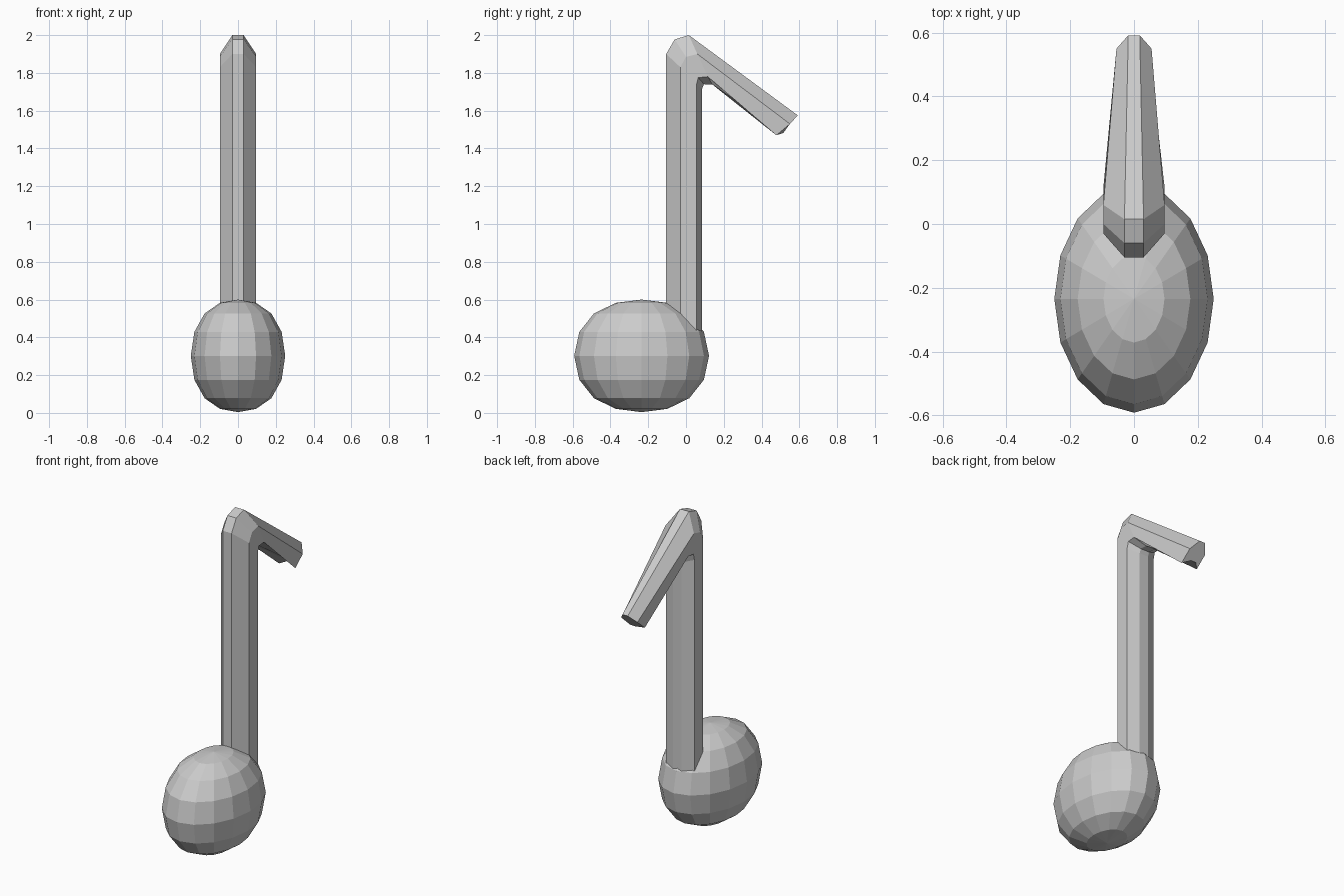
import bpy, bmesh

if "Cube" in bpy.data.objects:
    bpy.data.objects.remove(bpy.data.objects["Cube"])

def make_object(name, bm):
    bmesh.ops.recalc_face_normals(bm, faces=bm.faces)
    mesh = bpy.data.meshes.new(name)
    bm.to_mesh(mesh)
    bm.free()
    obj = bpy.data.objects.new(name, mesh)
    bpy.context.collection.objects.link(obj)
    return obj

# Note head: stretched low-poly sphere, slightly fuller towards its poles
bm = bmesh.new()
bmesh.ops.create_uvsphere(bm, u_segments=16, v_segments=8, radius=1)
for v in bm.verts:
    s = v.co.z
    v.co = (v.co.x * 0.25, v.co.y * 0.357 - 0.235, 0.302 + 0.298 * (1.13 * s - 0.13 * s ** 3))
make_object("note_head", bm)

# Stem and flag: one eight-sided tube swept up, around the bend and down to the tip.
# Each ring: half widths (centre, side), then (y, z) of front, front side, back side, back
rings = [
    (0.03, 0.096, [(-0.105, 0.3), (-0.03, 0.3), (0.055, 0.3), (0.085, 0.3)]),
    (0.03, 0.096, [(-0.105, 1.90), (-0.03, 1.83), (0.055, 1.735), (0.085, 1.715)]),
    (0.03, 0.096, [(-0.06, 1.977), (0.0, 1.885), (0.065, 1.775), (0.095, 1.74)]),
    (0.03, 0.096, [(0.015, 2.0), (0.06, 1.90), (0.115, 1.78), (0.14, 1.738)]),
    (0.018, 0.055, [(0.592, 1.575), (0.55, 1.53), (0.478, 1.47), (0.515, 1.482)]),
]
bm = bmesh.new()
loops = []
for centre, side, pts in rings:
    widths = [centre, side, side, centre]
    half = [(w, y, z) for w, (y, z) in zip(widths, pts)]
    full = half + [(-x, y, z) for x, y, z in reversed(half)]
    loops.append([bm.verts.new(p) for p in full])
for a, b in zip(loops, loops[1:]):
    for i in range(8):
        j = (i + 1) % 8
        bm.faces.new((a[i], a[j], b[j], b[i]))
bm.faces.new(loops[0])
bm.faces.new(loops[-1])
make_object("stem_and_flag", bm)
